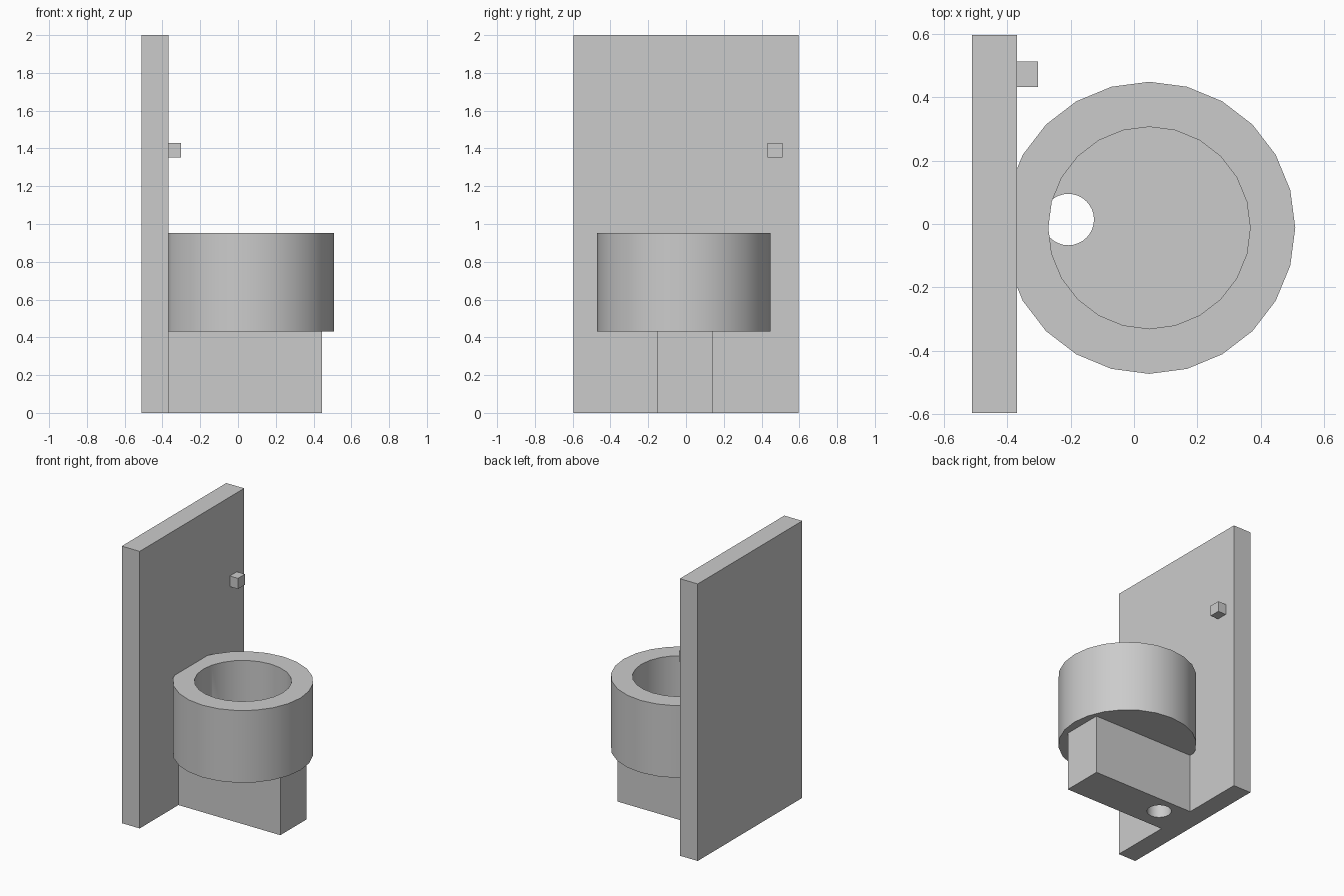
import bpy
import math

cube = bpy.data.objects.get("Cube")
if cube:
    bpy.data.objects.remove(cube, do_unlink=True)

grey = bpy.data.materials.new("plain_grey")
grey.use_nodes = True
COLOUR = (0.6, 0.6, 0.6, 1)
grey.diffuse_color = COLOUR
grey.node_tree.nodes["Principled BSDF"].inputs["Base Color"].default_value = COLOUR


def finish(name):
    ob = bpy.context.object
    ob.name = ob.data.name = name
    ob.data.materials.append(grey)
    return ob


def box(name, low, high):
    """Box between two opposite corners."""
    centre = [(a + b) / 2 for a, b in zip(low, high)]
    bpy.ops.mesh.primitive_cube_add(size=1, location=centre)
    ob = finish(name)
    ob.scale = [b - a for a, b in zip(low, high)]
    bpy.ops.object.transform_apply(location=False, rotation=False, scale=True)
    return ob


def cylinder(name, x, y, radius, bottom, top, sides=24):
    bpy.ops.mesh.primitive_cylinder_add(vertices=sides, radius=radius, depth=top - bottom,
                                        location=(x, y, (bottom + top) / 2))
    return finish(name)


def cut(target, cutters):
    """Subtract each cutter from the target."""
    bpy.ops.object.select_all(action='DESELECT')
    target.select_set(True)
    bpy.context.view_layer.objects.active = target
    for cutter in cutters:
        mod = target.modifiers.new("cut", 'BOOLEAN')
        mod.operation = 'DIFFERENCE'
        mod.solver = 'EXACT'
        mod.object = cutter
        bpy.ops.object.modifier_apply(modifier=mod.name)
    bpy.ops.object.shade_smooth_by_angle(angle=math.radians(30))


WALL = -0.368       # inner face of the back panel
RIM, SHELF = 0.953, 0.432

# Upright panel, its small peg, and the supporting block
box("back_panel", (-0.511, -0.596, 0), (WALL, 0.596, 2))
box("wall_peg", (WALL, 0.432, 1.353), (-0.303, 0.512, 1.43))
pedestal = box("pedestal", (WALL, -0.154, 0), (0.446, 0.143, SHELF))

# Round bowl
bowl = cylinder("bowl", 0.048, -0.012, 0.46, SHELF, RIM)

# Helpers: pocket, drain hole and flat side against the panel
pocket = cylinder("pocket_cutter", 0.048, -0.012, 0.318, 0.575, RIM + 0.1)
drain = cylinder("drain_cutter", -0.207, 0.014, 0.081, -0.1, 0.62, 32)
flat = box("flat_cutter", (-0.7, -0.7, 0.2), (WALL, 0.7, 1.2))

cut(bowl, [pocket, drain, flat])
cut(pedestal, [drain])

for helper in (pocket, drain, flat):
    bpy.data.objects.remove(helper, do_unlink=True)
